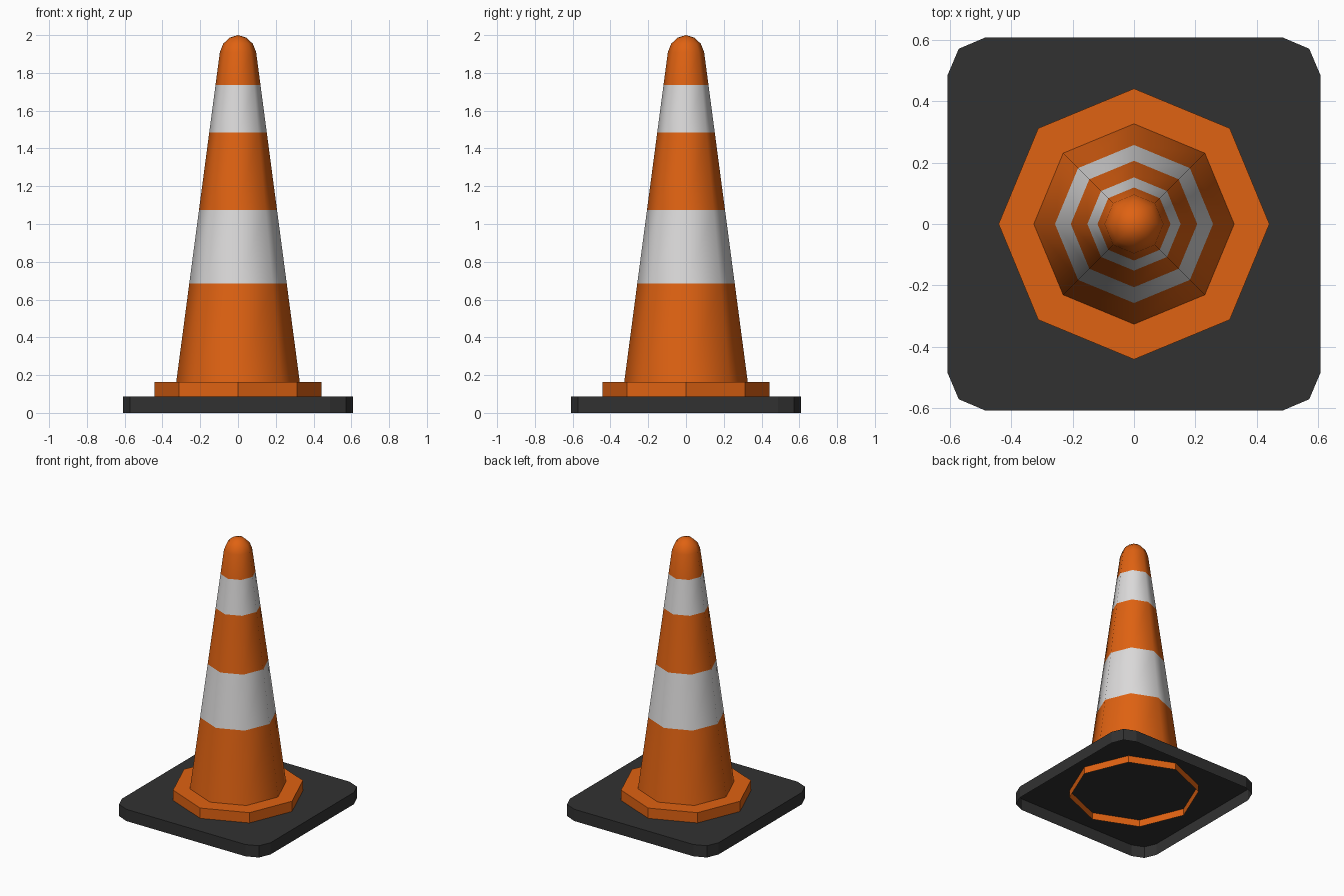
import bpy, bmesh, math

if "Cube" in bpy.data.objects:
    bpy.data.objects.remove(bpy.data.objects["Cube"])


def material(name, rgb):
    m = bpy.data.materials.new(name)
    m.diffuse_color = (*rgb, 1.0)
    m.use_nodes = True
    m.node_tree.nodes["Principled BSDF"].inputs["Base Color"].default_value = m.diffuse_color
    return m


ORANGE = material("orange", (0.74, 0.122, 0.006))
WHITE = material("reflective_white", (0.71, 0.70, 0.70))
BLACK = material("black_rubber", (0.031, 0.031, 0.031))


def octagon_lathe(name, profile, mats, white_bands=()):
    """Stack 8-sided rings from (radius, z) points; radius 0 closes to a tip."""
    bm = bmesh.new()
    rings = []
    for r, z in profile:
        n = 8 if r > 0 else 1
        rings.append([bm.verts.new((r * math.cos(i * math.pi / 4),
                                    r * math.sin(i * math.pi / 4), z)) for i in range(n)])
    for (a, b), (pa, pb) in zip(zip(rings, rings[1:]), zip(profile, profile[1:])):
        mid = (pa[1] + pb[1]) / 2
        white = any(lo < mid < hi for lo, hi in white_bands)
        for i in range(8):
            j = (i + 1) % 8
            top = [b[0]] if len(b) == 1 else [b[j], b[i]]
            f = bm.faces.new([a[i], a[j]] + top)
            f.material_index = 1 if white else 0
    return finish(name, bm, mats)


def finish(name, bm, mats):
    me = bpy.data.meshes.new(name)
    bm.to_mesh(me)
    bm.free()
    for m in mats:
        me.materials.append(m)
    ob = bpy.data.objects.new(name, me)
    bpy.context.collection.objects.link(ob)
    return ob


# Base plate: rounded square, open underneath
bm = bmesh.new()
corner = [(0.608, 0.487), (0.572, 0.572), (0.487, 0.608)]
outline = []
for k in range(4):
    c, s = round(math.cos(k * math.pi / 2)), round(math.sin(k * math.pi / 2))
    outline += [(c * x - s * y, s * x + c * y) for x, y in corner]
low = [bm.verts.new((x, y, 0.0)) for x, y in outline]
high = [bm.verts.new((x, y, 0.087)) for x, y in outline]
bm.faces.new(high)
for i in range(len(low)):
    j = (i + 1) % len(low)
    bm.faces.new((low[i], low[j], high[j], high[i]))
finish("base_plate", bm, [BLACK])

# Octagonal collar, its wall reaching through the plate
octagon_lathe("collar", [(0.442, 0.035), (0.442, 0.163), (0.327, 0.163)], [ORANGE])

# Cone body with two white bands and a rounded tip
bands = [(0.685, 1.075), (1.485, 1.735)]
z0, r0, z1, r1 = 0.163, 0.327, 1.91, 0.096
heights = [z0] + [z for band in bands for z in band] + [z1]
profile = [(r0 + (r1 - r0) * (z - z0) / (z1 - z0), z) for z in heights]
profile += [(0.078, 1.955), (0.043, 1.987), (0, 2.0)]
cone = octagon_lathe("cone_body", profile, [ORANGE, WHITE], bands)
bpy.ops.object.select_all(action='DESELECT')
cone.select_set(True)
bpy.context.view_layer.objects.active = cone
bpy.ops.object.shade_smooth_by_angle(angle=math.radians(50))
